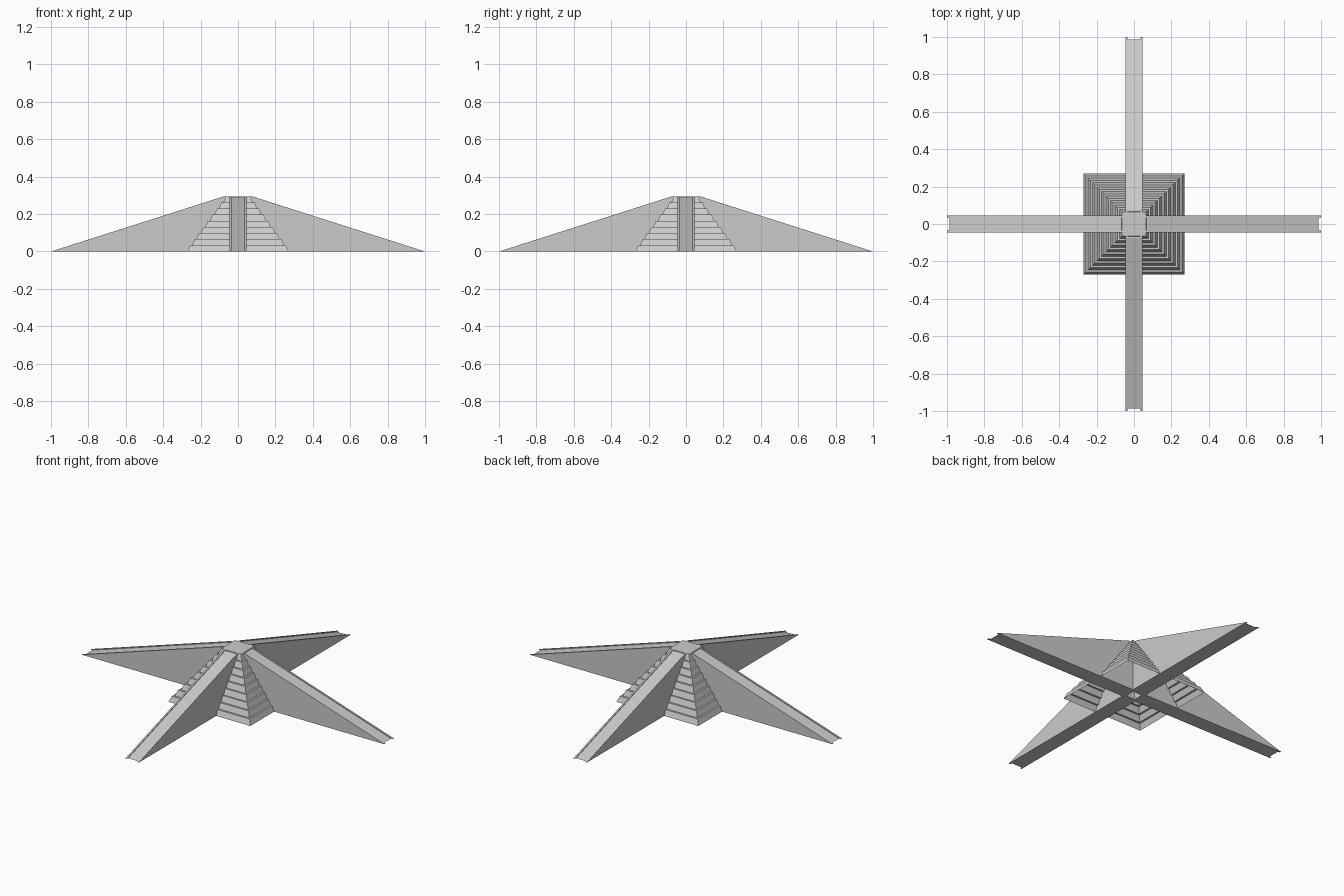
import bpy, bmesh
from math import pi
from mathutils import Matrix

if "Cube" in bpy.data.objects:
    bpy.data.objects.remove(bpy.data.objects["Cube"])

H = 0.295      # overall height
TIERS = 9      # pyramid steps


def finish(bm, name):
    bmesh.ops.remove_doubles(bm, verts=bm.verts, dist=1e-5)
    bmesh.ops.dissolve_degenerate(bm, edges=bm.edges, dist=1e-5)
    bmesh.ops.recalc_face_normals(bm, faces=bm.faces)
    me = bpy.data.meshes.new(name)
    bm.to_mesh(me)
    bm.free()
    ob = bpy.data.objects.new(name, me)
    bpy.context.collection.objects.link(ob)
    return ob


def loft(bm, rings):
    # Join consecutive closed rings with quads
    rows = [[bm.verts.new(p) for p in ring] for ring in rings]
    for a, b in zip(rows, rows[1:]):
        n = len(a)
        for i in range(n):
            j = (i + 1) % n
            bm.faces.new((a[i], a[j], b[j], b[i]))
    return rows


# Stepped pyramid shell: battered walls and flat treads, open underneath
def square(h, z):
    return [(-h, -h, z), (h, -h, z), (h, h, z), (-h, h, z)]


pitch, batter = 0.024, 0.013
rings = []
for i in range(TIERS):
    h = 0.27 - i * pitch
    rings.append(square(h, H * i / TIERS))
    rings.append(square(h - batter, H * (i + 1) / TIERS))
bm = bmesh.new()
rows = loft(bm, rings)
bm.faces.new(rows[-1])
finish(bm, "stepped_pyramid")

# Four ramps: solid wedges with a shallow channel between two thin kerbs
W, R, DROP, INNER = 0.045, 0.035, 0.004, 0.03
outer = [(INNER, 0), (1.0, 0), (0.075, H), (INNER, H)]
channel = [(INNER, 0), (0.987, 0), (0.075, H - DROP), (INNER, H - DROP)]
sections = [(-W, outer), (-R, outer), (-R, channel),
            (R, channel), (R, outer), (W, outer)]
for k, side in enumerate(("right", "back", "left", "front")):
    bm = bmesh.new()
    rows = loft(bm, [[(x, y, z) for x, z in prof] for y, prof in sections])
    bm.faces.new(rows[0])
    bm.faces.new(rows[-1])
    bmesh.ops.transform(bm, matrix=Matrix.Rotation(k * pi / 2, 4, 'Z'), verts=bm.verts)
    finish(bm, side + "_ramp")
